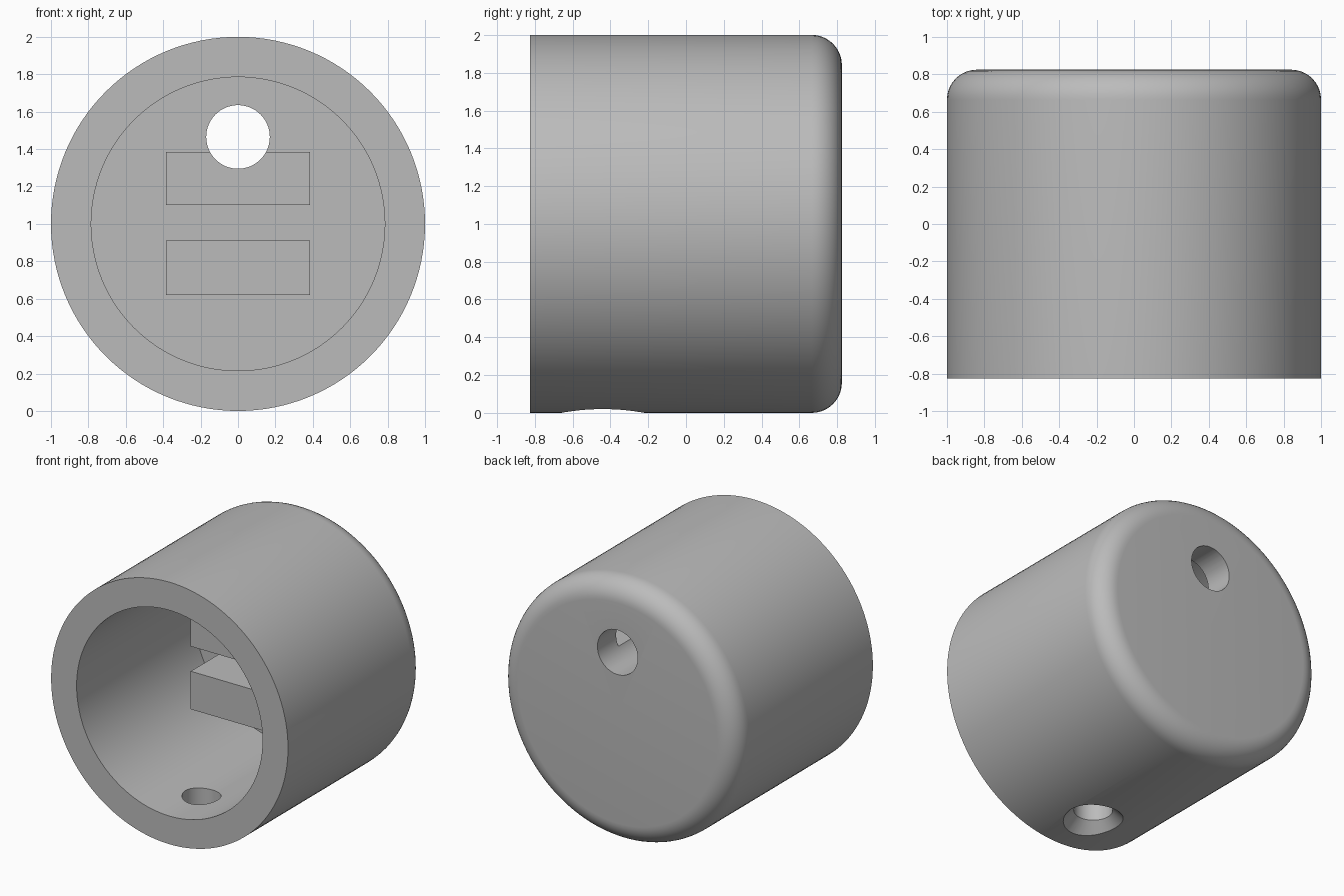
import bpy, bmesh, math
from mathutils import Matrix, Vector

if "Cube" in bpy.data.objects:
    bpy.data.objects.remove(bpy.data.objects["Cube"])

grey = bpy.data.materials.new("plain grey")
grey.use_nodes = True
colour = (0.5, 0.5, 0.5, 1)
grey.diffuse_color = colour
grey.node_tree.nodes["Principled BSDF"].inputs["Base Color"].default_value = colour


def finish(name, bm):
    bmesh.ops.recalc_face_normals(bm, faces=bm.faces)
    mesh = bpy.data.meshes.new(name)
    bm.to_mesh(mesh)
    bm.free()
    mesh.materials.append(grey)
    obj = bpy.data.objects.new(name, mesh)
    bpy.context.collection.objects.link(obj)
    return obj


def lathe(name, profile, matrix, steps):
    """Spin (radius, height) points about local z; both ends are closed."""
    bm = bmesh.new()
    rings = []
    for r, h in profile:
        if r == 0:
            rings.append([bm.verts.new((0, 0, h))] * steps)
        else:
            angles = [2 * math.pi * i / steps for i in range(steps)]
            rings.append([bm.verts.new((r * math.cos(a), r * math.sin(a), h)) for a in angles])
    for low, high in zip(rings, rings[1:]):
        for i in range(steps):
            j = (i + 1) % steps
            corners = [low[i], low[j], high[j], high[i]]
            bm.faces.new(list(dict.fromkeys(corners)))
    bm.transform(matrix)
    return finish(name, bm)


def box(name, low, high):
    low, high = Vector(low), Vector(high)
    bm = bmesh.new()
    bmesh.ops.create_cube(bm, size=1)
    bmesh.ops.scale(bm, vec=high - low, verts=bm.verts)
    bmesh.ops.translate(bm, vec=(low + high) / 2, verts=bm.verts)
    return finish(name, bm)


def cut(obj, cutter):
    cutter.hide_render = True
    cutter.hide_set(True)
    mod = obj.modifiers.new("cut", "BOOLEAN")
    mod.operation = "DIFFERENCE"
    mod.solver = "EXACT"
    mod.object = cutter
    bpy.context.view_layer.objects.active = obj
    bpy.ops.object.modifier_apply(modifier=mod.name)


def shade(obj):
    bpy.ops.object.select_all(action="DESELECT")
    obj.select_set(True)
    bpy.context.view_layer.objects.active = obj
    bpy.ops.object.shade_smooth_by_angle(angle=math.radians(30))


# Local z of turned parts lies along +y, centred at height 1
along_y = Matrix.Translation((0, 0, 1)) @ Matrix.Rotation(-math.pi / 2, 4, "X")
FRONT, BACK, FLOOR, BORE, ROUND = -0.825, 0.825, 0.6, 0.785, 0.16

# Hollow cup with a rounded closed end
corner = [(1 - ROUND + ROUND * math.cos(a), BACK - ROUND + ROUND * math.sin(a))
          for a in (math.pi / 2 * i / 10 for i in range(11))]
profile = [(0, FLOOR), (BORE, FLOOR), (BORE, FRONT), (1, FRONT)] + corner + [(0, BACK)]
cup = lathe("cup_shell", profile, along_y, 128)

# Two bars standing on the inner floor
bars = [box("lower_bar", (-0.385, -0.02, 0.62), (0.385, FLOOR + 0.01, 0.91)),
        box("upper_bar", (-0.385, -0.02, 1.1), (0.385, FLOOR + 0.01, 1.385))]

# Round hole through the closed end and the upper bar
hole = lathe("hole_cutter", [(0, -0.5), (0.17, -0.5), (0.17, 1.2), (0, 1.2)],
             Matrix.Translation((0, 0, 0.465)) @ along_y, 64)
cut(cup, hole)
cut(bars[1], hole)

# Countersunk screw hole in the underside
screw = lathe("screw_cutter",
              [(0, -0.1), (0.32, -0.1), (0.135, 0.085), (0.135, 0.5), (0, 0.5)],
              Matrix.Translation((0, -0.44, 0)), 64)
cut(cup, screw)

for part in [cup] + bars:
    shade(part)
